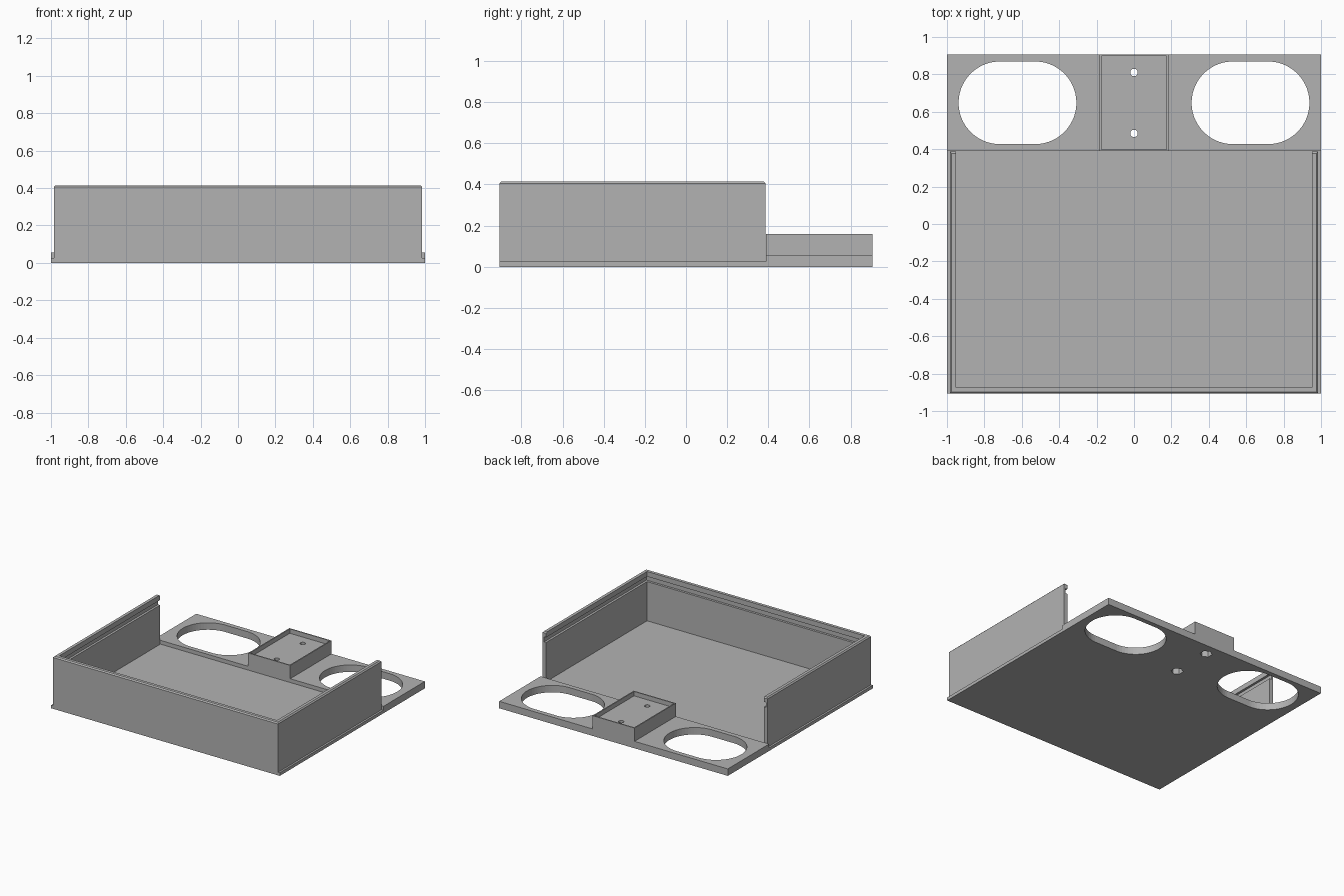
import bpy
import bmesh
import math

old = bpy.data.objects.get("Cube")
if old:
    bpy.data.objects.remove(old, do_unlink=True)

grey = bpy.data.materials.new("plain grey")
grey.use_nodes = True
grey.diffuse_color = (0.45, 0.45, 0.45, 1)
grey.node_tree.nodes["Principled BSDF"].inputs["Base Color"].default_value = (0.45, 0.45, 0.45, 1)


def make_object(name, bm):
    bmesh.ops.recalc_face_normals(bm, faces=bm.faces)
    mesh = bpy.data.meshes.new(name)
    bm.to_mesh(mesh)
    bm.free()
    mesh.materials.append(grey)
    obj = bpy.data.objects.new(name, mesh)
    bpy.context.collection.objects.link(obj)
    return obj


def prism(name, outline, z0, z1, chamfer=0):
    """Extrude an outline upward, optionally chamfering the top rim."""
    bm = bmesh.new()
    base = bm.faces.new([bm.verts.new((x, y, z0)) for x, y in outline])
    up = bmesh.ops.extrude_face_region(bm, geom=[base])["geom"]
    for v in up:
        if isinstance(v, bmesh.types.BMVert):
            v.co.z = z1
    if chamfer:
        rim = [e for e in bm.edges if all(v.co.z == v.co.z and abs(v.co.z - z1) < 1e-5 for v in e.verts)]
        bmesh.ops.bevel(bm, geom=rim, offset=chamfer, segments=1, affect='EDGES')
    return make_object(name, bm)


def box(name, x0, x1, y0, y1, z0, z1, chamfer=0):
    return prism(name, [(x0, y0), (x1, y0), (x1, y1), (x0, y1)], z0, z1, chamfer)


def ring(cx, cy, radius, sides, half_length=0):
    """Regular polygon, stretched into a slot when half_length is set."""
    points = []
    for i in range(sides):
        a = 2 * math.pi * (i + 0.5) / sides
        shift = math.copysign(half_length, math.cos(a))
        points.append((cx + shift + radius * math.cos(a), cy + radius * math.sin(a)))
    return points


def combine(target, other, operation='DIFFERENCE'):
    mod = target.modifiers.new("cut", 'BOOLEAN')
    mod.object = other
    mod.operation = operation
    mod.solver = 'EXACT'
    bpy.context.view_layer.update()
    graph = bpy.context.evaluated_depsgraph_get()
    mesh = bpy.data.meshes.new_from_object(target.evaluated_get(graph))
    target.modifiers.clear()
    target.data = mesh
    bpy.data.objects.remove(other, do_unlink=True)


STEP, BACK, FLOOR, DECK = 0.39, 0.906, 0.025, 0.055

# Base: thin floor at the front, thicker deck at the back
base = box("base_plate", -1, 1, -BACK, BACK, 0, DECK)
combine(base, box("floor_cut", -1.2, 1.2, -1.2, STEP, FLOOR, 0.3))

# Three-sided wall with a groove for a sliding lid, open at the back
walls = box("tray_walls", -0.985, 0.985, -BACK, STEP - 0.003, FLOOR - 0.005, 0.415, 0.009)
combine(walls, box("cavity", -0.952, 0.952, -0.873, 0.6, -0.1, 0.6))
combine(walls, box("lid_groove", -0.97, 0.97, -0.891, 0.6, 0.335, 0.375))
combine(base, walls, 'UNION')

# Raised mounting block with a shallow recess
block = box("mounting_block", -0.184, 0.184, STEP, BACK, 0.02, 0.16)
combine(block, box("recess", -0.175, 0.175, STEP + 0.009, BACK - 0.009, 0.125, 0.3))
combine(base, block, 'UNION')

# Rounded slots through the rear deck
for side in (-1, 1):
    combine(base, prism("slot", ring(side * 0.623, 0.648, 0.221, 64, 0.094), -0.1, 0.3))

# Screw holes with hexagonal nut pockets underneath
for y in (0.484, 0.81):
    combine(base, prism("screw_hole", ring(0, y, 0.02, 24), -0.1, 0.3))
    combine(base, prism("nut_pocket", ring(0, y, 0.045, 6), -0.1, 0.05))

base.name = "tray"
